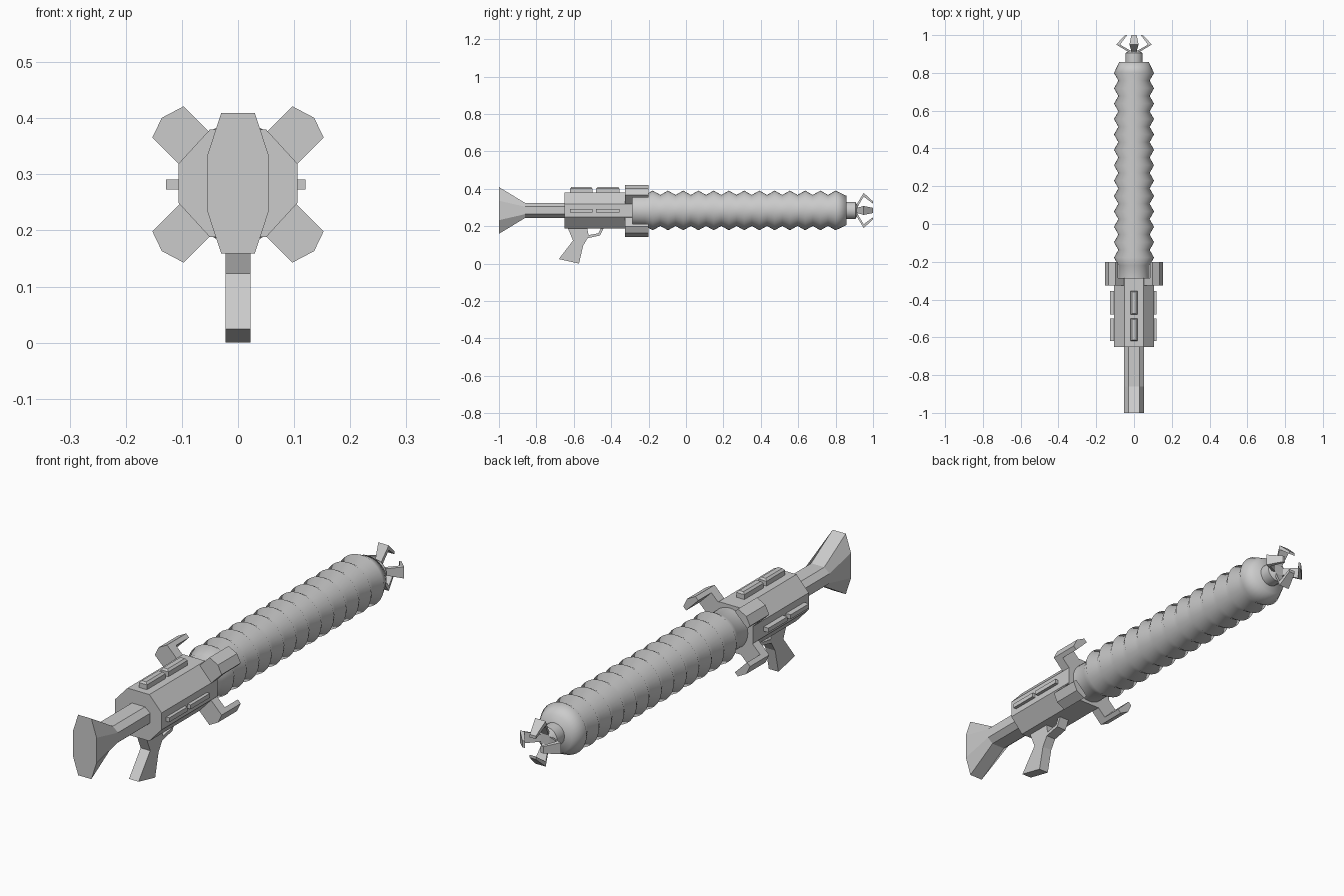
import bpy, bmesh, math
from mathutils import Vector

cube = bpy.data.objects.get("Cube")
if cube:
    bpy.data.objects.remove(cube)

AXIS = 0.284  # height of the long axis

grey = bpy.data.materials.new("plain_grey")
grey.use_nodes = True
colour = (0.6, 0.6, 0.6, 1)
grey.diffuse_color = colour
grey.node_tree.nodes["Principled BSDF"].inputs["Base Color"].default_value = colour


def loft(name, rings, smooth=None):
    """Skin a row of equal-length point rings and cap both ends."""
    bm = bmesh.new()
    rows = [[bm.verts.new(p) for p in ring] for ring in rings]
    n = len(rows[0])
    for a, b in zip(rows, rows[1:]):
        for i in range(n):
            j = (i + 1) % n
            bm.faces.new((a[i], a[j], b[j], b[i]))
    bm.faces.new(rows[0][::-1])
    bm.faces.new(rows[-1])
    bmesh.ops.recalc_face_normals(bm, faces=bm.faces)
    mesh = bpy.data.meshes.new(name)
    bm.to_mesh(mesh)
    bm.free()
    mesh.materials.append(grey)
    obj = bpy.data.objects.new(name, mesh)
    bpy.context.collection.objects.link(obj)
    if smooth:
        bpy.ops.object.select_all(action="DESELECT")
        obj.select_set(True)
        bpy.context.view_layer.objects.active = obj
        bpy.ops.object.shade_smooth_by_angle(angle=math.radians(smooth))
    return obj


def octagon(y, flat_x, wide_x, flat_z, tall_z):
    """Long-axis cross-section with cut corners."""
    quarter = [(flat_x, tall_z), (wide_x, flat_z)]
    half = quarter + [(x, -z) for x, z in reversed(quarter)]
    full = half + [(-x, -z) for x, z in half]
    return [(x, y, AXIS + z) for x, z in full]


def circle(y, r, n=32):
    return [(r * math.cos(math.tau * i / n), y, AXIS + r * math.sin(math.tau * i / n))
            for i in range(n)]


def side_profile(name, points, half_width):
    """Extrude a (y, z) outline across x."""
    return loft(name, [[(x, y, z) for y, z in points] for x in (-half_width, half_width)])


# Shoulder stock and receiver
loft("stock", [octagon(-1, 0.03, 0.054, 0.052, 0.125),
               octagon(-0.86, 0.03, 0.054, 0.02, 0.04),
               octagon(-0.64, 0.03, 0.054, 0.02, 0.04)])
loft("receiver", [octagon(y, 0.05, 0.106, 0.035, 0.096) for y in (-0.65, -0.285)])

# Ribbed barrel
PEAKS, PITCH, LAST = 13, 0.0815, 0.8
rings = [circle(-0.3, 0.083), circle(LAST - PITCH * (PEAKS - 0.5), 0.083)]
for i in range(PEAKS):
    y = LAST - PITCH * (PEAKS - 1 - i)
    rings.append(circle(y, 0.106))
    if i < PEAKS - 1:
        rings.append(circle(y + PITCH / 2, 0.083))
rings.append(circle(0.858, 0.078))
loft("ribbed_barrel", rings, smooth=65)

# Muzzle stub
loft("muzzle_stub", [circle(0.85, 0.046, 16), circle(0.905, 0.046, 16),
                     circle(0.918, 0.026, 16)], smooth=30)

# Four bent claws: (y, inner radius, outer radius, half width)
CLAW = [(0.9, 0.004, 0.026, 0.014), (0.915, 0.015, 0.036, 0.014),
        (0.95, 0.074, 0.094, 0.024), (1.0, 0.036, 0.048, 0.014)]
for k, name in enumerate(("left", "top", "right", "bottom")):
    out = Vector((math.cos(k * math.pi / 2), 0, math.sin(k * math.pi / 2)))
    side = Vector((-out.z, 0, out.x))
    rings = []
    for y, inner, outer, w in CLAW:
        base = Vector((0, y, AXIS))
        rings.append([base + out * r + side * s
                      for r, s in ((inner, -w), (inner, w), (outer, w), (outer, -w))])
    loft(name + "_claw", rings)

# Four hooked clamps on the slanted receiver faces
HOOK = [(-0.325, 0.09), (-0.325, 1), (-0.2, 1), (-0.2, 0.148), (-0.285, 0.148), (-0.285, 0.09)]
for sx, side_name in ((1, "left"), (-1, "right")):
    for sz, level in ((1, "upper"), (-1, "lower")):
        out = Vector((sx, 0, sz)).normalized()
        along = Vector((sx, 0, -sz)).normalized()
        rings = []
        # the outer face bows slightly between its two edges
        for v, reach in ((-0.03, 0.167), (0.012, 0.18), (0.049, 0.167)):
            rings.append([Vector((0, y, AXIS - 0.002)) + along * v + out * min(u, reach)
                          for y, u in HOOK])
        loft(f"{level}_{side_name}_clamp", rings)

# Paired rails on the top and both sides of the receiver
for label, y0, y1 in (("front", -0.62, -0.5), ("rear", -0.48, -0.355)):
    rings = []
    for z, w, trim in ((0.37, 0.018, 0), (0.4, 0.018, 0), (0.408, 0.01, 0.006)):
        rings.append([(-w, y0 + trim, z), (w, y0 + trim, z),
                      (w, y1 - trim, z), (-w, y1 - trim, z)])
    loft(label + "_top_rail", rings)
    for side_name, x0, x1 in (("left", 0.1, 0.12), ("right", -0.1, -0.128)):
        loft(f"{label}_{side_name}_rail",
             [[(x, y0, 0.273), (x, y1, 0.273), (x, y1, 0.291), (x, y0, 0.291)]
              for x in (x0, x1)])

# Grip and trigger guard
side_profile("grip", [(-0.63, 0.2), (-0.63, 0.185), (-0.604, 0.123), (-0.68, 0.024),
                      (-0.572, 0), (-0.55, 0.096), (-0.52, 0.145), (-0.53, 0.2)], 0.022)
side_profile("trigger_guard", [(-0.535, 0.15), (-0.525, 0.136), (-0.46, 0.15), (-0.435, 0.2),
                               (-0.45, 0.2), (-0.468, 0.162), (-0.52, 0.152)], 0.022)
